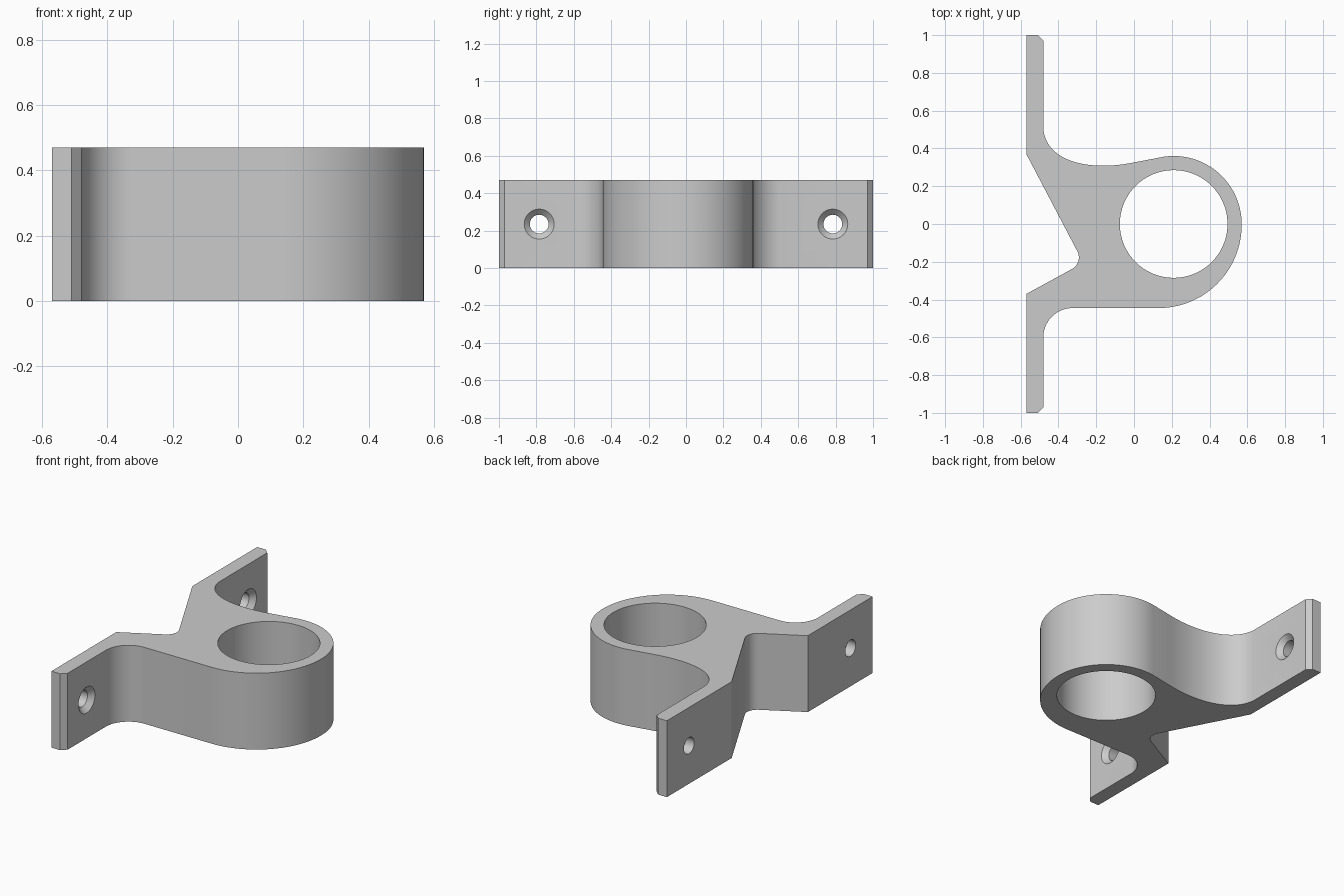
import bpy, bmesh
from math import sin, cos, radians, pi
from mathutils import Vector, Matrix
from mathutils.geometry import interpolate_bezier

if "Cube" in bpy.data.objects:
    bpy.data.objects.remove(bpy.data.objects["Cube"])

HEIGHT = 0.47
BORE = (0.21, 0.0)

grey = bpy.data.materials.new("plain grey")
grey.use_nodes = True
colour = (0.6, 0.6, 0.6, 1)
grey.diffuse_color = colour
grey.node_tree.nodes["Principled BSDF"].inputs["Base Color"].default_value = colour


def arc(cx, cy, r, start, end, steps):
    """Points along an arc, angles in degrees."""
    angles = [radians(start + (end - start) * i / steps) for i in range(steps + 1)]
    return [(cx + r * cos(a), cy + r * sin(a)) for a in angles]


def finish(name, bm):
    bmesh.ops.recalc_face_normals(bm, faces=bm.faces)
    mesh = bpy.data.meshes.new(name)
    bm.to_mesh(mesh)
    bm.free()
    mesh.materials.append(grey)
    obj = bpy.data.objects.new(name, mesh)
    bpy.context.collection.objects.link(obj)
    return obj


def cylinder(name, r1, r2, depth, matrix, sides=64):
    bm = bmesh.new()
    bmesh.ops.create_cone(bm, cap_ends=True, segments=sides, radius1=r1,
                          radius2=r2, depth=depth, matrix=matrix)
    obj = finish(name, bm)
    obj.hide_render = True
    return obj


# Bracket outline, counterclockwise from the lower inner corner
outline = [(-0.57, -0.37), (-0.57, -1), (-0.51, -1), (-0.48, -0.97)]
outline += arc(-0.325, -0.6, 0.155, 180, 90, 16)
outline += arc(0.13, -0.005, 0.44, -90, 0, 32)
outline += arc(BORE[0], 0, 0.36, 2, 98, 32)
sweep = interpolate_bezier(Vector((0, 0.326)), Vector((-0.24, 0.277)),
                           Vector((-0.46, 0.33)), Vector((-0.48, 0.5)), 28)
outline += [(p.x, p.y) for p in sweep]
outline += [(-0.48, 0.97), (-0.51, 1), (-0.57, 1), (-0.57, 0.37)]
outline += arc(-0.362, -0.177, 0.07, 28, -62, 12)

# Extruded bracket body
bm = bmesh.new()
base = bm.faces.new([bm.verts.new((x, y, 0)) for x, y in outline])
top = bmesh.ops.extrude_face_region(bm, geom=[base])["geom"]
bmesh.ops.translate(bm, vec=(0, 0, HEIGHT),
                    verts=[v for v in top if isinstance(v, bmesh.types.BMVert)])
bracket = finish("bracket", bm)

# Cutters: main bore, screw holes and countersinks
cutters = [cylinder("bore_cutter", 0.285, 0.285, 1,
                    Matrix.Translation((*BORE, HEIGHT / 2)), 96)]
along_x = Matrix.Rotation(pi / 2, 4, "Y")
for side in (-1, 1):
    for name, r1, r2, depth, x in (("screw_hole", 0.05, 0.05, 0.3, -0.53),
                                   ("countersink", 0.04, 0.09, 0.05, -0.495)):
        place = Matrix.Translation((x, side * 0.785, HEIGHT / 2)) @ along_x
        cutters.append(cylinder(name + "_cutter", r1, r2, depth, place, 48))

bpy.context.view_layer.objects.active = bracket
for cutter in cutters:
    mod = bracket.modifiers.new(cutter.name, "BOOLEAN")
    mod.operation = "DIFFERENCE"
    mod.solver = "EXACT"
    mod.object = cutter
    bpy.ops.object.modifier_apply(modifier=mod.name)
    bpy.data.objects.remove(cutter)

# Smooth curved walls, crisp edges
bpy.ops.object.select_all(action="DESELECT")
bracket.select_set(True)
bpy.ops.object.shade_smooth_by_angle(angle=radians(25))
